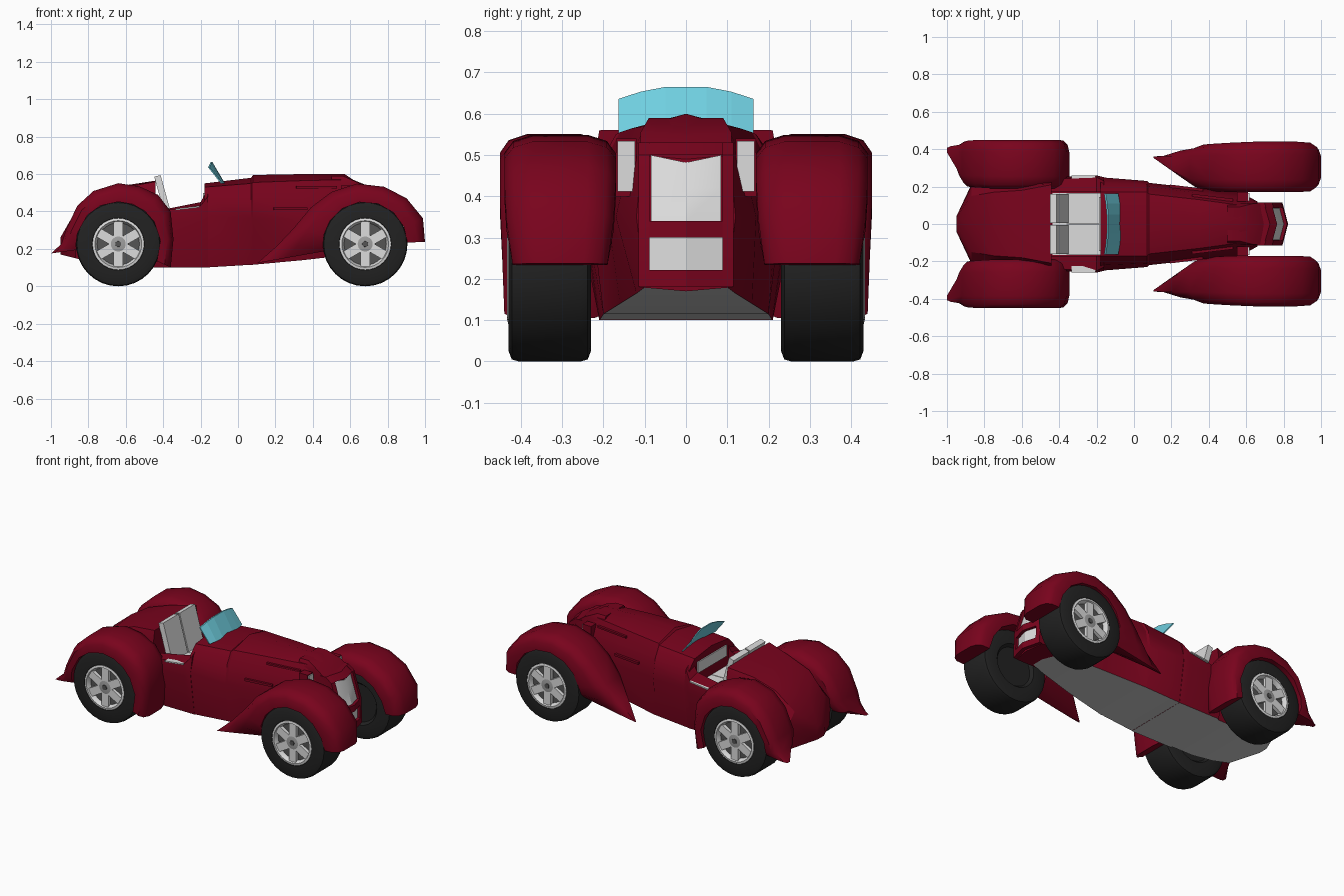
import bpy, bmesh
from math import sin, cos, pi, radians
from mathutils import Matrix

old = bpy.data.objects.get("Cube")
if old:
    bpy.data.objects.remove(old, do_unlink=True)


def material(name, r, g, b):
    m = bpy.data.materials.new(name)
    m.use_nodes = True
    m.diffuse_color = (r, g, b, 1)
    m.node_tree.nodes["Principled BSDF"].inputs["Base Color"].default_value = (r, g, b, 1)
    return m


RED = material("deep red paint", .19, .001, .012)
LIGHT = material("light grey", .72, .72, .72)
TYRE = material("black rubber", .016, .016, .016)
PAN = material("underside grey", .6, .6, .6)
HUB = material("mid grey metal", .35, .35, .35)
GAP = material("dark wheel grey", .09, .09, .09)
GLASS = material("pale blue glass", .16, .62, .74)


def finish(name, bm, mats, mirror=False, smooth=30):
    bmesh.ops.recalc_face_normals(bm, faces=bm.faces)
    mesh = bpy.data.meshes.new(name)
    bm.to_mesh(mesh)
    bm.free()
    ob = bpy.data.objects.new(name, mesh)
    bpy.context.collection.objects.link(ob)
    for m in mats:
        mesh.materials.append(m)
    if mirror:
        mod = ob.modifiers.new("Mirror", 'MIRROR')
        mod.use_axis = (False, True, False)
    bpy.ops.object.select_all(action='DESELECT')
    ob.select_set(True)
    bpy.context.view_layer.objects.active = ob
    if smooth:
        bpy.ops.object.shade_smooth_by_angle(angle=radians(smooth))
    return ob


def loft(rings, caps=True):
    """Skin closed rings of equal length."""
    bm = bmesh.new()
    loops = [[bm.verts.new(p) for p in ring] for ring in rings]
    n = len(loops[0])
    for a, b in zip(loops, loops[1:]):
        for i in range(n):
            j = (i + 1) % n
            bm.faces.new((a[i], a[j], b[j], b[i]))
    if caps:
        bm.faces.new(loops[0])
        bm.faces.new(loops[-1])
    return bm


def hull(name, rows):
    """Body section: each row is x, then half-width and height pairs, then the centre height."""
    rings = []
    for x, *v in rows:
        half = [(x, v[i], v[i + 1]) for i in range(0, len(v) - 1, 2)]
        rings.append(half + [(x, 0, v[-1])] + [(x, -y, z) for _, y, z in reversed(half)])
    ob = finish(name, loft(rings), [RED, PAN])
    for p in ob.data.polygons:
        if p.normal.z < -.6 and p.center.z < .25:
            p.material_index = 1
    return ob


def box(name, centre, size, mat, mirror=False, tilt=0, turn=0):
    bm = bmesh.new()
    m = (Matrix.Translation(centre) @ Matrix.Rotation(turn, 4, 'Z')
         @ Matrix.Rotation(tilt, 4, 'Y') @ Matrix.Diagonal((*size, 1)))
    bmesh.ops.create_cube(bm, size=1, matrix=m)
    return finish(name, bm, [mat], mirror, 0)


def lathe(name, centre, profile, mat, caps=True, sides=32):
    """Turn (y, radius) points about a wheel axis."""
    rings = [[(centre[0] + r * cos(2 * pi * i / sides), y, centre[1] + r * sin(2 * pi * i / sides))
              for i in range(sides)] for y, r in profile]
    return finish(name, loft(rings, caps), [mat], True)


def fender(name, centre, stations):
    """Sweep an arch section round a wheel: angle, outer radius, inner y, outer y."""
    shape = [(0, 0), (0, .55), (.08, .85), (.25, 1), (.75, 1), (.92, .85), (1, .55), (1, 0)]
    rings = []
    for deg, radius, y0, y1 in stations:
        a = radians(deg)
        ring = []
        for t, s in shape:
            r = .226 + (radius - .226) * s
            ring.append((centre[0] + r * cos(a), y0 + (y1 - y0) * t, centre[1] + r * sin(a)))
        rings.append(ring)
    return finish(name, loft(rings), [RED], True, 40)


# Body: tail, open cockpit and bonnet
hull("tail_body", [
    (-.95, .03, .17, .04, .2, .04, .22, .03, .25, .26),
    (-.87, .2, .15, .21, .25, .2, .32, .15, .37, .4),
    (-.75, .2, .12, .22, .33, .21, .42, .17, .48, .5),
    (-.6, .2, .1, .22, .35, .22, .46, .18, .53, .54),
    (-.44, .2, .1, .24, .35, .22, .5, .21, .56, .565)])
hull("cockpit_tub", [
    (-.45, .21, .1, .25, .33, .24, .4, .17, .4, .17, .3, .3),
    (-.2, .21, .1, .26, .35, .25, .43, .17, .45, .17, .3, .3),
    (-.16, .21, .1, .25, .37, .23, .48, .17, .52, .17, .3, .3)])
hull("bonnet", [
    (-.18, .21, .1, .25, .38, .22, .48, .17, .53, .55),
    (.07, .2, .115, .23, .36, .21, .48, .17, .55, .58),
    (.08, .2, .115, .22, .36, .2, .48, .16, .555, .595),
    (.35, .16, .14, .19, .36, .165, .48, .13, .565, .6),
    (.57, .12, .165, .17, .35, .14, .48, .1, .57, .6),
    (.66, .1, .18, .12, .35, .11, .46, .09, .53, .54)])

# Pointed nose, stacked by height: z, half-width, side x, centre x
NOSE = [(.18, .115, .77, .8), (.34, .115, .765, .795), (.5, .112, .715, .745),
        (.555, .11, .64, .675), (.59, .09, .56, .59)]
finish("nose", loft([[(.5, -w, z), (xs, -w, z), (xc, 0, z - .01), (xs, w, z), (.5, w, z)]
                     for z, w, xs, xc in NOSE]), [RED])


def nose_x(z, y):
    """Front of the nose at a height and distance from the centre."""
    for a, b in zip(NOSE, NOSE[1:]):
        if z <= b[0]:
            f = (z - a[0]) / (b[0] - a[0])
            side, centre = (a[k] + (b[k] - a[k]) * f for k in (2, 3))
            return centre + (side - centre) * abs(y) / .113


def nose_plate(name, levels, ys, mat, depth, dip=0, mirror=False):
    """Plate that follows the nose; dip lowers the centre of its top edge."""
    rings = []
    for z in levels:
        front = [(nose_x(z, y), y, z - (dip if y == 0 and z == levels[-1] else 0)) for y in ys]
        rings.append([(x + depth, y, h) for x, y, h in front]
                     + [(x - .02, y, h) for x, y, h in reversed(front)])
    finish(name, loft(rings), [mat], mirror, 25)


# Grilles and the raised frame round them
nose_plate("upper_grille", (.34, .42, .5), (-.085, 0, .085), LIGHT, .006, .018)
nose_plate("lower_grille", (.222, .3), (-.095, 0, .095), LIGHT, .006)
nose_plate("frame_pillar", (.182, .34, .5, .53), (.088, .115), RED, .024, mirror=True)
nose_plate("frame_crossbar", (.3, .34), (-.1, 0, .1), RED, .024)
nose_plate("frame_sill", (.182, .222), (-.1, 0, .1), RED, .024)
nose_plate("frame_brow", (.5, .53), (-.1, 0, .1), RED, .02)

# Lamps beside the nose, and raised bonnet trims
box("lamp_housing", (.58, .145, .47), (.06, .05, .14), RED, True)
box("lamp_lens", (.613, .145, .473), (.008, .042, .122), LIGHT, True)
box("bonnet_trim", (.28, .192, .415), (.18, .016, .014), RED, True, turn=-.12)
box("upper_bonnet_trim", (.42, .138, .53), (.22, .02, .012), RED, True, turn=-.12)

# Fenders and wheels
FRONT, REAR = (.68, .226), (-.64, .226)
fender("front_fender", FRONT, [
    (2, .32, .19, .42), (24, .338, .175, .435), (48, .33, .17, .44), (72, .322, .17, .44),
    (98, .326, .17, .44), (123, .332, .17, .435), (146, .35, .175, .43),
    (167, .39, .18, .425), (181, .47, .24, .405), (190, .585, .35, .365)])
fender("rear_fender", REAR, [
    (-24, .307, .2, .44), (5, .296, .19, .445), (32, .33, .19, .45), (51, .338, .19, .45),
    (70, .328, .19, .45), (90, .325, .19, .45), (115, .313, .19, .45), (137, .3, .195, .45),
    (165, .29, .2, .445), (180, .305, .24, .44), (188, .363, .37, .42)])

for end, c in (("front", FRONT), ("rear", REAR)):
    lathe(end + "_tyre", c, [(.25, .12), (.232, .135), (.23, .2), (.238, .221), (.255, .226),
                             (.405, .226), (.422, .221), (.43, .2), (.43, .14), (.4, .13)], TYRE)
    lathe(end + "_rim_back", c, [(.395, .13), (.404, .13)], GAP)
    lathe(end + "_rim_ring", c, [(.4, .135), (.43, .138), (.433, .125), (.41, .113), (.4, .113)],
          LIGHT, False)
    lathe(end + "_hub", c, [(.4, .055), (.423, .05), (.427, .03)], HUB, sides=24)
    lathe(end + "_hub_cap", c, [(.42, .018), (.431, .015)], GAP, sides=12)
    for k in range(6):
        a = k * pi / 3 + pi / 2
        box(end + "_spoke", (c[0] + .08 * cos(a), .414, c[1] + .08 * sin(a)),
            (.09, .022, .05), LIGHT, True, tilt=-a)

# Seats, cockpit lining and door sills
box("cockpit_floor", (-.3, 0, .304), (.27, .33, .008), LIGHT)
box("seat_cushion", (-.27, .082, .335), (.18, .16, .06), LIGHT, True)
box("seat_back", (-.395, .082, .46), (.035, .155, .27), LIGHT, True, tilt=-.27)
box("dash_panel", (-.183, 0, .465), (.008, .29, .07), LIGHT)
box("door_sill", (-.27, .242, .418), (.13, .036, .008), LIGHT, True, tilt=-.12)

# Curved, raked windscreen
rings = []
for y in (-.163, -.11, -.05, .05, .11, .163):
    x, top, base = -.068 - .6 * y * y, .668 - 1.2 * y * y, .55
    rings.append([(x, y, base), (x - .068, y, top), (x - .076, y, top), (x - .008, y, base)])
finish("windscreen", loft(rings), [GLASS], smooth=0)
